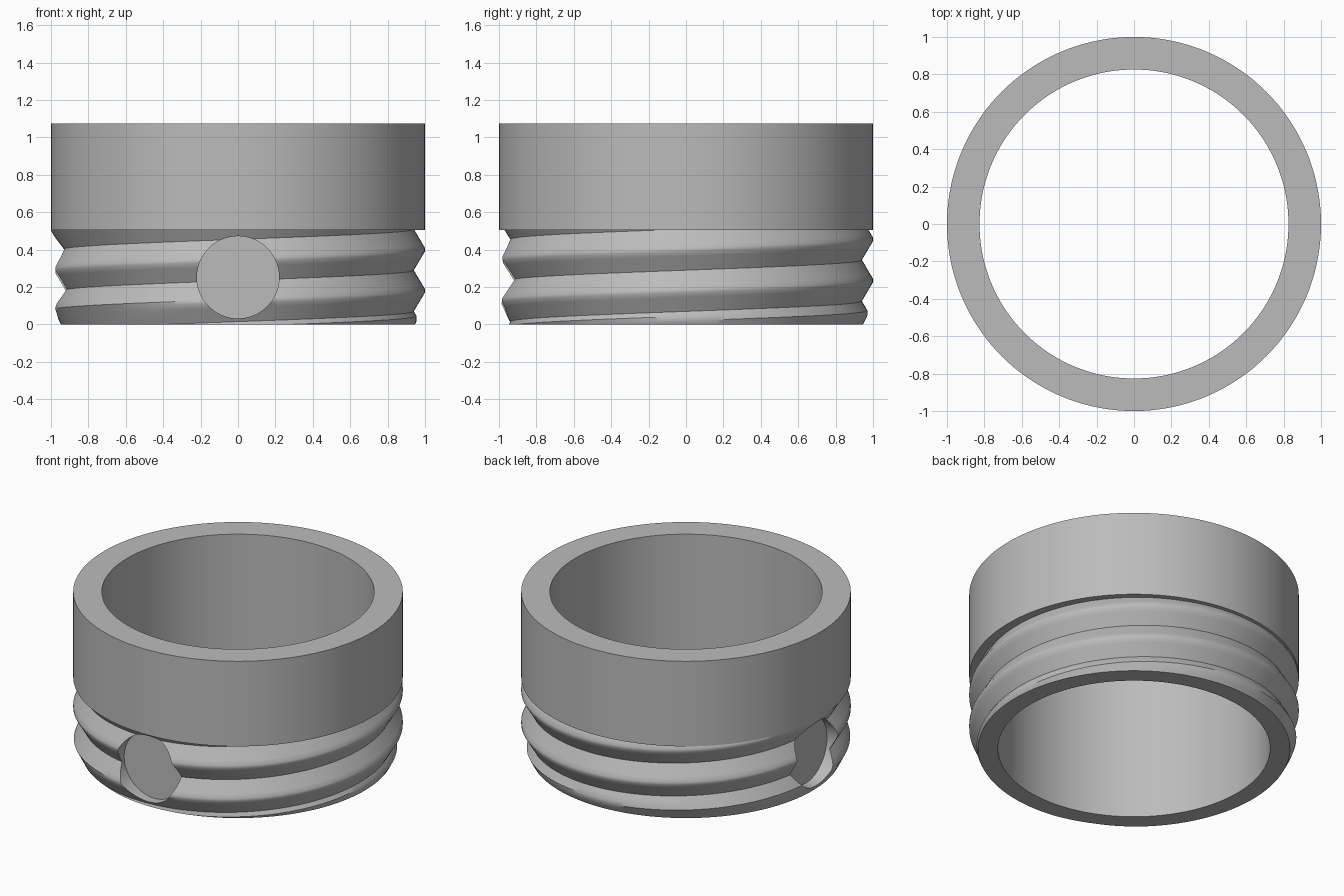
import bpy
import bmesh
from math import sin, cos, pi, radians

cube = bpy.data.objects.get("Cube")
if cube:
    bpy.data.objects.remove(cube, do_unlink=True)

SEGMENTS = 144
OUTER, INNER, ROOT = 1.0, 0.826, 0.94
HEIGHT, NECK = 1.075, 0.505
PITCH, START = 0.22, 0.29           # thread pitch, groove height at +x
LAND = 0.46                         # half width of groove as part of pitch
FLANK_STEPS = 4

grey = bpy.data.materials.new("plain grey")
grey.use_nodes = True
grey.diffuse_color = (0.5, 0.5, 0.5, 1)
grey.node_tree.nodes["Principled BSDF"].inputs["Base Color"].default_value = (0.5, 0.5, 0.5, 1)


def neck_radius(z, groove_z):
    """V-groove helix, limited by the chamfer at the bottom rim."""
    f = ((z - groove_z) / PITCH + 0.5) % 1 - 0.5
    thread = ROOT + (OUTER - ROOT) * min(1, abs(f) / LAND)
    return min(thread, 0.946 + 0.5 * z)


def column(i):
    """Closed wall section (radius, height) at one angle."""
    groove_z = START + PITCH * i / SEGMENTS
    section = []
    for turn in range(-3, 3):
        for k in range(-FLANK_STEPS, FLANK_STEPS + 1):
            z = groove_z + PITCH * (turn + LAND * k / FLANK_STEPS)
            z = max(0, min(NECK, z))
            section.append((neck_radius(z, groove_z), z))
    return section + [(OUTER, NECK), (OUTER, HEIGHT), (INNER, HEIGHT), (INNER, 0)]


# Threaded collar: sweep the section around the axis
bm = bmesh.new()
columns = []
for i in range(SEGMENTS + 1):
    a = 2 * pi * (i % SEGMENTS) / SEGMENTS
    columns.append([bm.verts.new((r * cos(a), r * sin(a), z)) for r, z in column(i)])
for here, there in zip(columns, columns[1:]):
    count = len(here)
    for j in range(count):
        n = (j + 1) % count
        bm.faces.new((here[j], there[j], there[n], here[n]))
bmesh.ops.remove_doubles(bm, verts=bm.verts, dist=0.00005)
bmesh.ops.dissolve_degenerate(bm, edges=bm.edges, dist=0.00001)
bmesh.ops.recalc_face_normals(bm, faces=bm.faces)
mesh = bpy.data.meshes.new("threaded_collar")
bm.to_mesh(mesh)
bm.free()
mesh.materials.append(grey)
collar = bpy.data.objects.new("threaded_collar", mesh)
bpy.context.collection.objects.link(collar)

# Round flat-bottomed recesses on the front and the -x side
FLOOR, DEPTH = 0.89, 0.3
for angle in (-90, 180):
    a = radians(angle)
    d = FLOOR + DEPTH / 2
    bpy.ops.mesh.primitive_cylinder_add(
        vertices=64, radius=0.22, depth=DEPTH,
        location=(d * cos(a), d * sin(a), 0.252), rotation=(0, pi / 2, a))
    cutter = bpy.context.object
    cutter.name = "recess_cutter"
    cutter.hide_render = True
    cutter.data.materials.append(grey)
    cut = collar.modifiers.new("recess", "BOOLEAN")
    cut.operation = "DIFFERENCE"
    cut.solver = "EXACT"
    cut.object = cutter
    bpy.context.view_layer.objects.active = collar
    bpy.ops.object.modifier_apply(modifier=cut.name)
    bpy.data.objects.remove(cutter, do_unlink=True)

# Smooth the round walls, keep the rims crisp
bpy.ops.object.select_all(action="DESELECT")
collar.select_set(True)
bpy.context.view_layer.objects.active = collar
bpy.ops.object.shade_smooth_by_angle(angle=radians(35))
